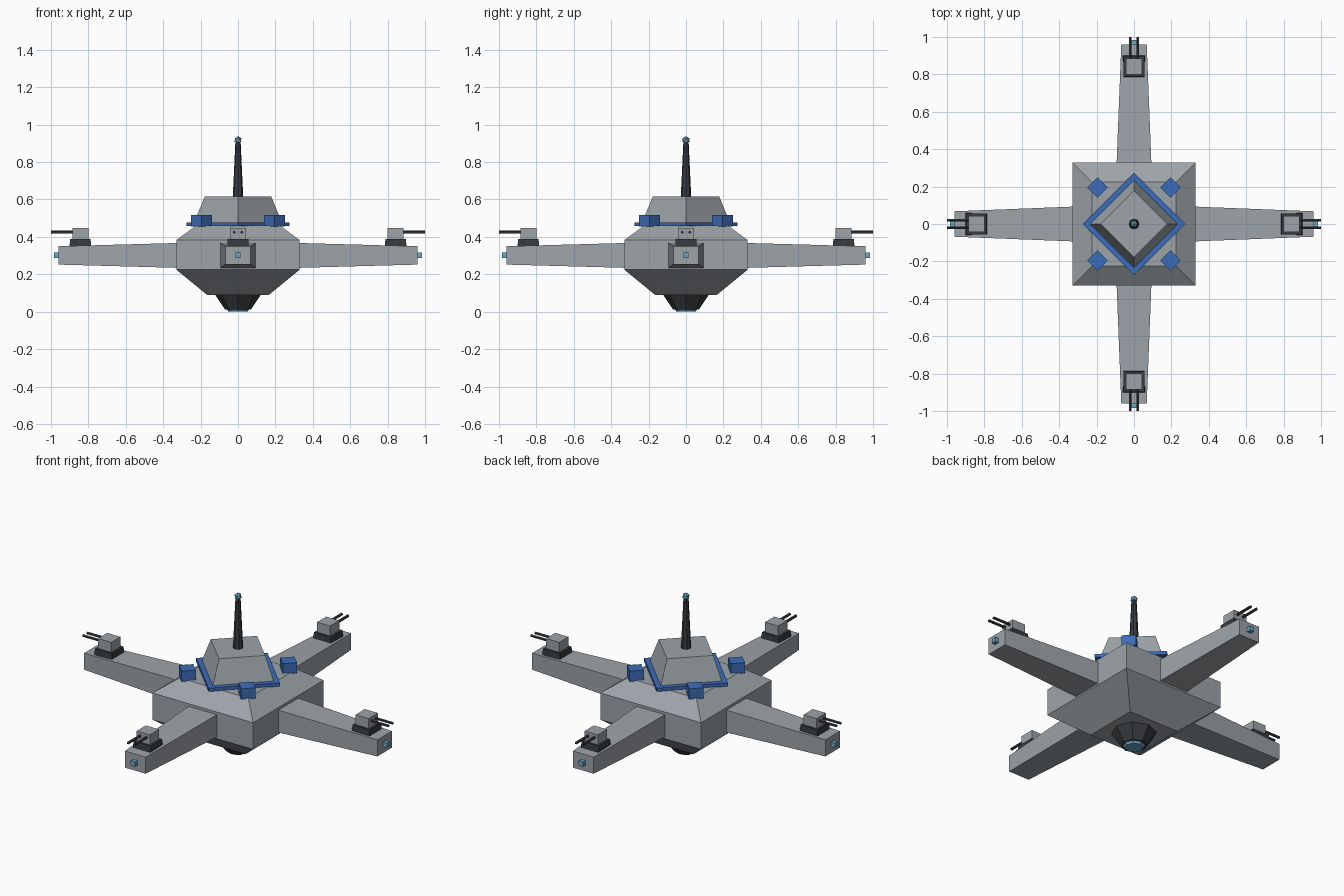
import bpy, bmesh, math
from mathutils import Matrix, Vector

if "Cube" in bpy.data.objects:
    bpy.data.objects.remove(bpy.data.objects["Cube"], do_unlink=True)


def material(name, rgb):
    m = bpy.data.materials.new(name)
    m.use_nodes = True
    m.diffuse_color = (*rgb, 1)
    m.node_tree.nodes["Principled BSDF"].inputs["Base Color"].default_value = (*rgb, 1)
    return m


HULL = material("hull grey", (0.34, 0.37, 0.40))
DARK = material("dark metal", (0.04, 0.045, 0.05))
BLUE = material("panel blue", (0.045, 0.15, 0.48))
GLOW = material("light blue", (0.14, 0.40, 0.58))


def finish(name, bm, mat, matrix=Matrix()):
    bmesh.ops.recalc_face_normals(bm, faces=bm.faces)
    mesh = bpy.data.meshes.new(name)
    bm.to_mesh(mesh)
    bm.free()
    mesh.materials.append(mat)
    ob = bpy.data.objects.new(name, mesh)
    ob.matrix_world = matrix
    bpy.context.collection.objects.link(ob)
    return ob


def loft(name, rings, mat, matrix=Matrix()):
    """Skin a list of equal point loops and cap both ends."""
    bm = bmesh.new()
    loops = [[bm.verts.new(p) for p in ring] for ring in rings]
    n = len(loops[0])
    for a, b in zip(loops, loops[1:]):
        for i in range(n):
            j = (i + 1) % n
            bm.faces.new((a[i], a[j], b[j], b[i]))
    bm.faces.new(loops[0])
    bm.faces.new(loops[-1])
    return finish(name, bm, mat, matrix)


def stack(name, sides, profile, mat, turn=0.0, matrix=Matrix()):
    """Upright faceted body from (radius, height) pairs."""
    rings = []
    for r, z in profile:
        angles = [turn + math.tau * i / sides for i in range(sides)]
        rings.append([(r * math.cos(a), r * math.sin(a), z) for a in angles])
    return loft(name, rings, mat, matrix)


def square(name, profile, mat, matrix=Matrix()):
    """Square tapered block from (half width, height) pairs."""
    return stack(name, 4, [(w * math.sqrt(2), z) for w, z in profile],
                 mat, math.pi / 4, matrix)


def box(name, low, high, mat, matrix=Matrix()):
    rings = [[(x, low[1], low[2]), (x, high[1], low[2]),
              (x, high[1], high[2]), (x, low[1], high[2])] for x in (low[0], high[0])]
    return loft(name, rings, mat, matrix)


# Central hull and underside sensor
square("hull", [(0.165, 0.09), (0.33, 0.225), (0.33, 0.383), (0.225, 0.46)], HULL)
stack("sensor_housing", 8, [(0.123, 0.092), (0.07, 0.012)], DARK)
stack("sensor_lens", 8, [(0.062, 0.014), (0.05, 0.0)], GLOW)

# Diamond command tower, mast and beacon
stack("tower_collar", 4, [(0.275, 0.458), (0.275, 0.478)], BLUE)
stack("tower", 4, [(0.238, 0.47), (0.178, 0.615)], HULL)
stack("mast", 8, [(0.028, 0.61), (0.014, 0.91)], DARK)
bm = bmesh.new()
bmesh.ops.create_icosphere(bm, subdivisions=1, radius=0.021)
finish("mast_beacon", bm, GLOW, Matrix.Translation((0, 0, 0.918)))

# Blue pods at the hull corners
for sx, sside in ((1, "left"), (-1, "right")):
    for sy, send in ((1, "back"), (-1, "front")):
        stack(f"pod_{send}_{sside}", 4, [(0.055, 0.455), (0.055, 0.517)], BLUE,
              matrix=Matrix.Translation((0.195 * sx, 0.195 * sy, 0)))

# Four arms, each with tip light and twin gun turret
for i, side in enumerate(("left", "back", "right", "front")):
    turn = Matrix.Rotation(i * math.pi / 2, 4, "Z")
    sections = []
    for x, w, low, high in ((0.30, 0.094, 0.234, 0.368), (0.96, 0.068, 0.252, 0.35)):
        sections.append([(x, -w, low), (x, w, low), (x, w, high), (x, -w, high)])
    loft(f"arm_{side}", sections, HULL, turn)
    box(f"tip_light_{side}", (0.95, -0.014, 0.288), (0.984, 0.014, 0.316), GLOW, turn)
    seat = turn @ Matrix.Translation((0.843, 0, 0))
    square(f"turret_base_{side}", [(0.058, 0.345), (0.055, 0.388)], DARK, seat)
    square(f"turret_{side}", [(0.043, 0.385), (0.043, 0.447)], HULL, seat)
    for y, hand in ((0.02, "a"), (-0.02, "b")):
        barrel = turn @ Matrix.Translation(Vector((0.87, y, 0.425))) \
            @ Matrix.Rotation(math.pi / 2, 4, "Y")
        stack(f"gun_barrel_{side}_{hand}", 6, [(0.008, 0), (0.008, 0.13)], DARK, matrix=barrel)
